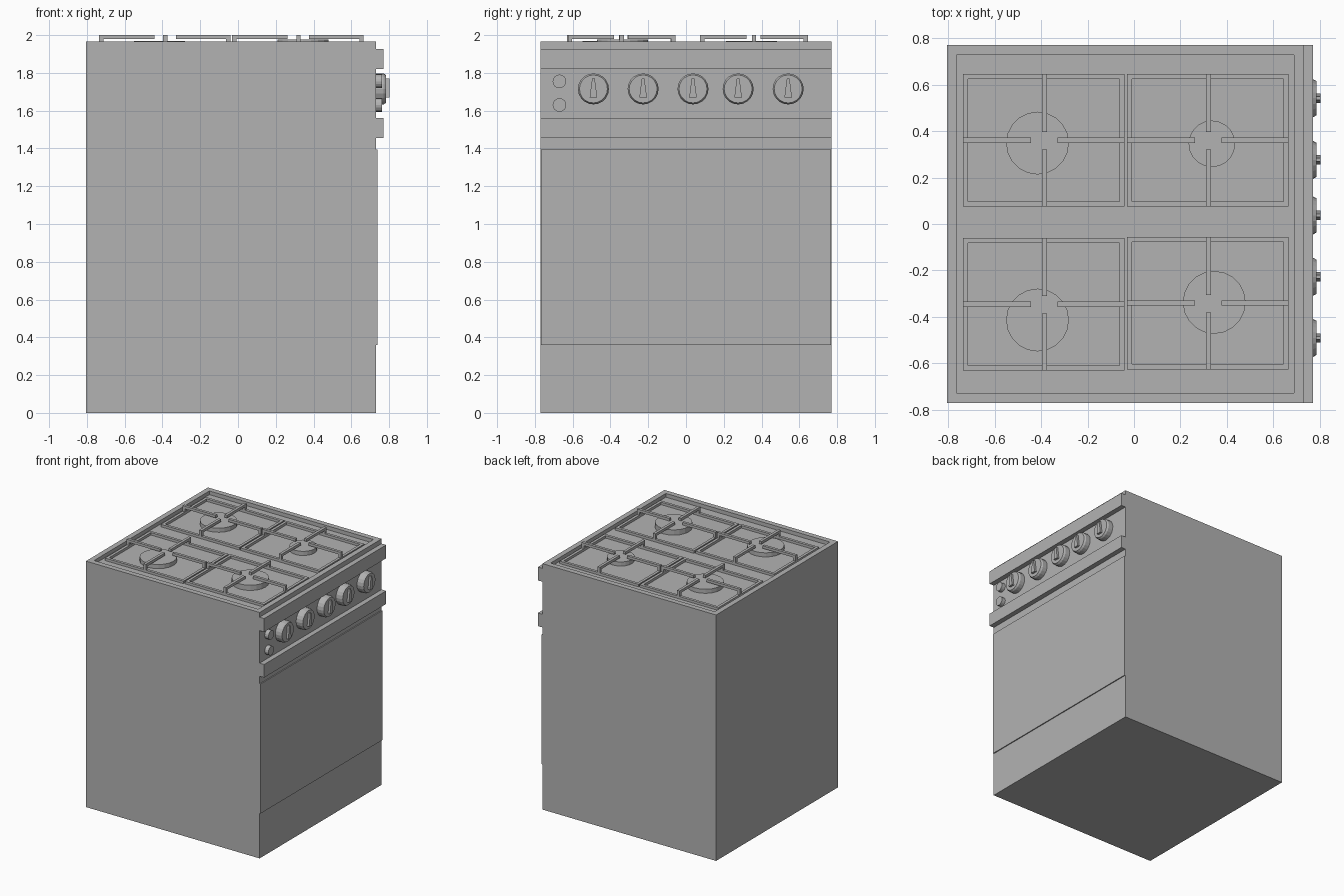
import bpy, bmesh, math
from mathutils import Matrix, Vector

cube = bpy.data.objects.get("Cube")
if cube:
    bpy.data.objects.remove(cube, do_unlink=True)

grey = bpy.data.materials.new("grey_enamel")
grey.use_nodes = True
COLOUR = (0.45, 0.45, 0.45, 1)
grey.diffuse_color = COLOUR
grey.node_tree.nodes["Principled BSDF"].inputs["Base Color"].default_value = COLOUR


def finish(name, bm):
    bmesh.ops.recalc_face_normals(bm, faces=bm.faces)
    mesh = bpy.data.meshes.new(name)
    bm.to_mesh(mesh)
    bm.free()
    mesh.materials.append(grey)
    obj = bpy.data.objects.new(name, mesh)
    bpy.context.collection.objects.link(obj)
    return obj


def add_box(bm, x, y, z):
    """Box given by its (low, high) range on each axis."""
    lo, hi = zip(x, y, z)
    size = [b - a for a, b in zip(lo, hi)]
    mid = [(a + b) / 2 for a, b in zip(lo, hi)]
    matrix = Matrix.Translation(mid) @ Matrix.Diagonal((*size, 1))
    bmesh.ops.create_cube(bm, size=1, matrix=matrix)


def box(name, x, y, z):
    bm = bmesh.new()
    add_box(bm, x, y, z)
    return finish(name, bm)


def add_disc(bm, start, axis, height, r1, r2, sides):
    """Closed cone or cylinder growing from start along axis."""
    axis = Vector(axis)
    turn = Vector((0, 0, 1)).rotation_difference(axis).to_matrix().to_4x4()
    matrix = Matrix.Translation(Vector(start) + axis * height / 2) @ turn
    bmesh.ops.create_cone(bm, cap_ends=True, segments=sides, radius1=r1,
                          radius2=r2, depth=height, matrix=matrix)


FRONT, TOP, HALF, FLOOR = 0.73, 1.965, 0.77, 1.935

# Cabinet with a recessed hob
bm = bmesh.new()
add_box(bm, (-0.805, FRONT), (-HALF, HALF), (0, TOP))
bm.normal_update()
lid = max(bm.faces, key=lambda f: f.calc_center_median().z)
bmesh.ops.inset_region(bm, faces=[lid], thickness=0.06)
bmesh.ops.inset_region(bm, faces=[lid], thickness=0, depth=FLOOR - TOP)
finish("cabinet", bm)

# Door and the two ledges around the control panel
box("oven_door", (FRONT, 0.738), (-0.768, 0.768), (0.36, 1.395))
box("upper_ledge", (FRONT, 0.77), (-HALF, HALF), (1.82, 1.927))
box("door_ledge", (FRONT, 0.77), (-HALF, HALF), (1.455, 1.56))

# Burners
for name, x, y, r, top in (("back_left", -0.415, 0.348, 0.135, 1.968),
                           ("back_right", -0.415, -0.413, 0.135, 1.968),
                           ("front_left", 0.335, 0.345, 0.1, 1.968),
                           ("front_right", 0.345, -0.337, 0.135, 1.977)):
    bm = bmesh.new()
    add_disc(bm, (x, y, FLOOR), (0, 0, 1), top - FLOOR, r, r, 20)
    finish(name + "_burner", bm)


# Pan supports: a low frame with four raised fingers
def grate(name, x0, x1, y0, y1):
    bm = bmesh.new()
    w, low, high = 0.022, (FLOOR, 1.955), (1.979, 2.0)
    for a in (x0, x1 - w):
        add_box(bm, (a, a + w), (y0, y1), low)
    for a in (y0, y1 - w):
        add_box(bm, (x0 + w, x1 - w), (a, a + w), low)
    cx, cy = (x0 + x1) / 2 + 0.003, (y0 + y1) / 2
    across, along = (cx - w / 2, cx + w / 2), (cy - w / 2, cy + w / 2)
    leg = (low[1], high[0])
    for a, b in ((x0, cx - 0.057), (cx + 0.057, x1)):
        add_box(bm, (a, b), along, high)
    for a, b in ((y0, cy - 0.04), (cy + 0.035, y1)):
        add_box(bm, across, (a, b), high)
    for a in (x0, x1 - w):
        add_box(bm, (a, a + w), along, leg)
    for a in (y0, y1 - w):
        add_box(bm, across, (a, a + w), leg)
    finish(name, bm)


grate("back_left_grate", -0.735, -0.041, 0.075, 0.645)
grate("front_left_grate", -0.031, 0.665, 0.075, 0.645)
grate("back_right_grate", -0.735, -0.041, -0.63, -0.06)
grate("front_right_grate", -0.031, 0.665, -0.625, -0.055)

# Control knobs with a tapered pointer grip
KNOB_Z = 1.715
for i, y in enumerate((-0.49, -0.227, 0.037, 0.276, 0.541)):
    bm = bmesh.new()
    add_disc(bm, (FRONT, y, KNOB_Z), (1, 0, 0), 0.04, 0.082, 0.082, 20)
    add_disc(bm, (FRONT + 0.04, y, KNOB_Z), (1, 0, 0), 0.014, 0.082, 0.074, 20)
    outline = ((-0.02, -0.045), (0.02, -0.045), (0.007, 0.055), (-0.007, 0.055))
    base = bm.faces.new([bm.verts.new((FRONT + 0.05, y + a, KNOB_Z + b))
                         for a, b in outline])
    grown = bmesh.ops.extrude_face_region(bm, geom=[base])["geom"]
    bmesh.ops.translate(bm, vec=(0.022, 0, 0),
                        verts=[v for v in grown if isinstance(v, bmesh.types.BMVert)])
    finish(f"control_knob_{i + 1}", bm)

# Push buttons
for name, z in (("upper_button", 1.755), ("lower_button", 1.63)):
    bm = bmesh.new()
    add_disc(bm, (FRONT, -0.67, z), (1, 0, 0), 0.033, 0.036, 0.036, 16)
    finish(name, bm)
